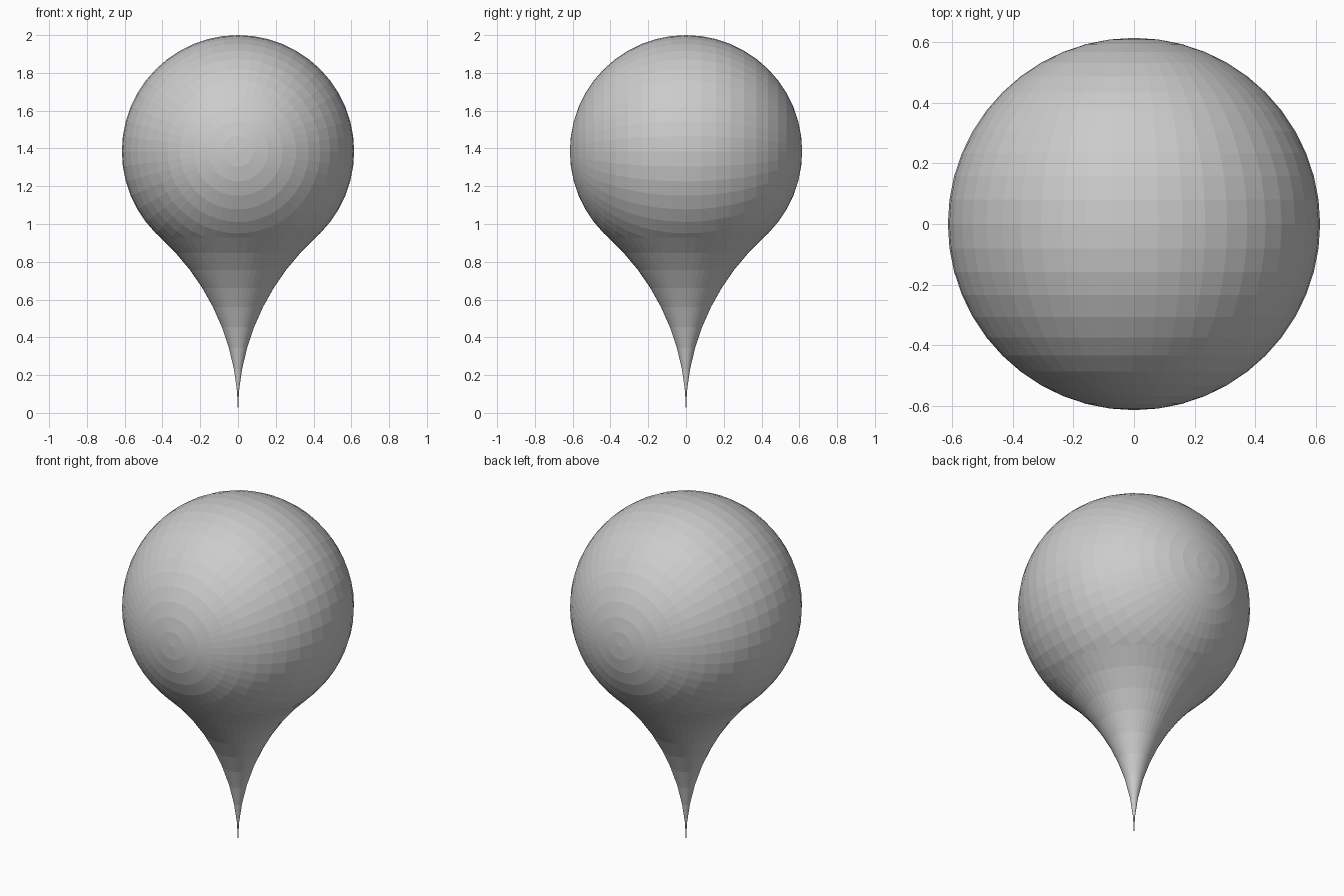
import bpy, bmesh
from math import sin, cos, pi, asin, hypot
from mathutils import Matrix, Vector

if "Cube" in bpy.data.objects:
    bpy.data.objects.remove(bpy.data.objects["Cube"])

R = 0.615            # bulb radius
ZC = 2.0 - R         # bulb centre height
# Radius of the concave tail arc: centred at z = 0, tangent to the bulb and the z axis
A = (ZC**2 - R**2) / (2 * R)
END = asin(ZC / hypot(A, ZC))   # arc angle where the tail meets the bulb
SEG, STEPS = 48, 9


def finish(name, bm):
    bmesh.ops.recalc_face_normals(bm, faces=bm.faces)
    mesh = bpy.data.meshes.new(name)
    bm.to_mesh(mesh)
    bm.free()
    obj = bpy.data.objects.new(name, mesh)
    bpy.context.collection.objects.link(obj)
    return obj


# Round bulb, poles facing front and back, opened where the tail joins
bm = bmesh.new()
bmesh.ops.create_uvsphere(
    bm, u_segments=SEG, v_segments=24, radius=R,
    matrix=Matrix.Translation((0, 0, ZC)) @ Matrix.Rotation(pi / 2, 4, 'X'))
bmesh.ops.bisect_plane(
    bm, geom=bm.verts[:] + bm.edges[:] + bm.faces[:],
    plane_co=Vector((0, 0, A * sin(END) - 0.02)), plane_no=Vector((0, 0, 1)),
    clear_inner=True)
finish("bulb", bm)

# Pointed tail, lathed from the concave arc
bm = bmesh.new()
profile = [(A * (1 - cos(END * i / STEPS)), A * sin(END * i / STEPS))
           for i in range(STEPS + 1)]
verts = [bm.verts.new((x, 0, z)) for x, z in profile]
edges = [bm.edges.new(pair) for pair in zip(verts, verts[1:])]
bmesh.ops.spin(bm, geom=verts + edges, cent=(0, 0, 0), axis=(0, 0, 1),
               angle=2 * pi, steps=SEG, use_duplicate=False)
bmesh.ops.remove_doubles(bm, verts=bm.verts, dist=1e-5)
finish("tail", bm)
